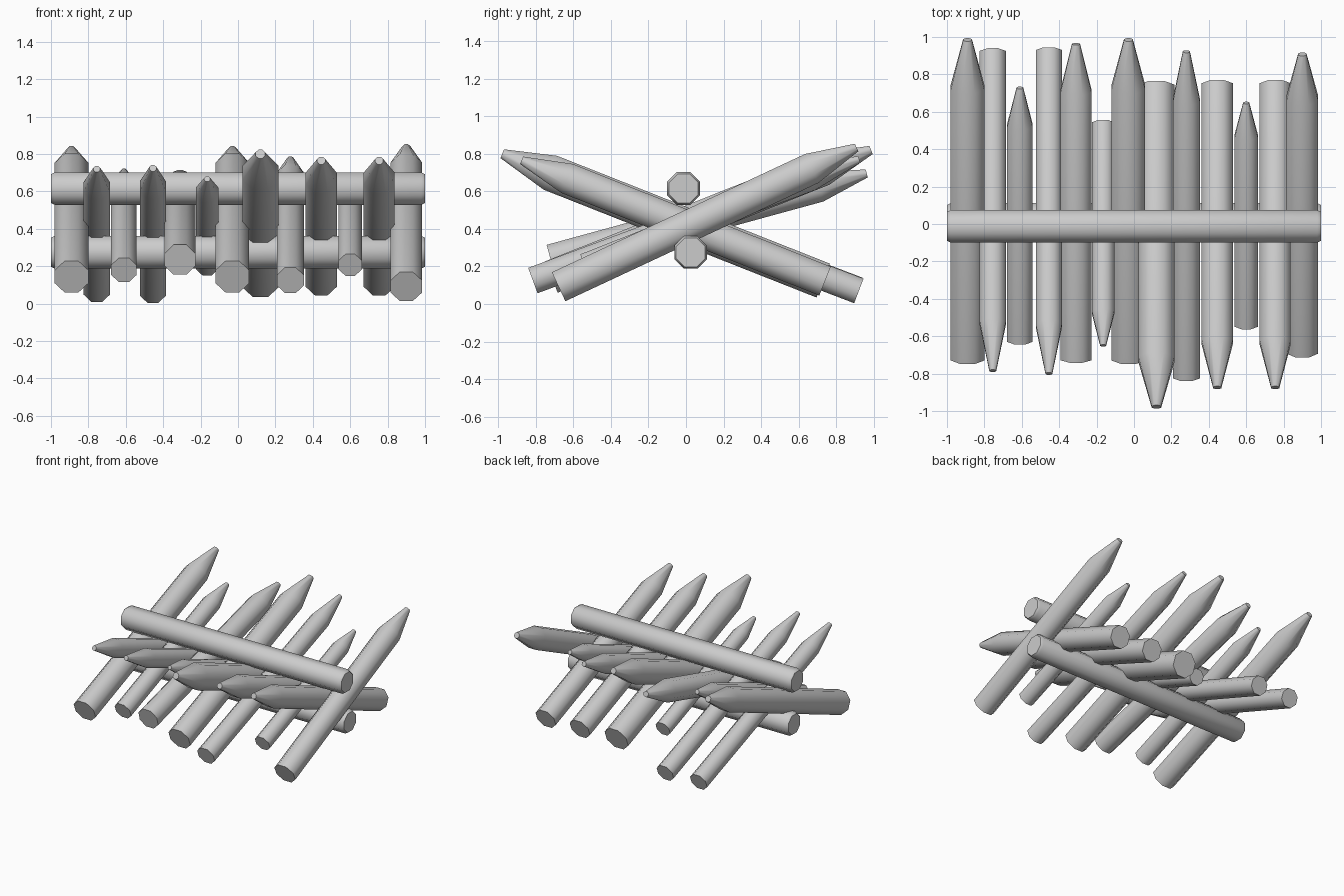
import bpy, bmesh, math
from mathutils import Vector

if "Cube" in bpy.data.objects:
    bpy.data.objects.remove(bpy.data.objects["Cube"])

SIDES = 8
K = 1 / math.cos(math.pi / SIDES)   # apothem -> corner radius


def log(name, start, end, sections, side):
    """Octagonal log from start to end; sections = (fraction, half width)."""
    a, b = Vector(start), Vector(end)
    axis = (b - a).normalized()
    u = Vector(side)
    v = axis.cross(u).normalized()
    bm = bmesh.new()
    rings = []
    for t, r in sections:
        c = a.lerp(b, t)
        ring = []
        for i in range(SIDES):
            ang = (i + 0.5) * 2 * math.pi / SIDES
            ring.append(bm.verts.new(c + (u * math.cos(ang) + v * math.sin(ang)) * r * K))
        rings.append(ring)
    for r0, r1 in zip(rings, rings[1:]):
        for i in range(SIDES):
            j = (i + 1) % SIDES
            bm.faces.new((r0[i], r0[j], r1[j], r1[i]))
    bm.faces.new(rings[0][::-1])
    bm.faces.new(rings[-1])
    bmesh.ops.recalc_face_normals(bm, faces=bm.faces)
    me = bpy.data.meshes.new(name)
    bm.to_mesh(me)
    bm.free()
    ob = bpy.data.objects.new(name, me)
    bpy.context.collection.objects.link(ob)
    bpy.ops.object.select_all(action='DESELECT')
    ob.select_set(True)
    bpy.context.view_layer.objects.active = ob
    bpy.ops.object.shade_smooth_by_angle(angle=math.radians(50))


# Horizontal rails, ends slightly chamfered
for name, y, z in (("upper_rail", -0.013, 0.615), ("lower_rail", 0.025, 0.275)):
    log(name, (-1, y, z), (1, y, z),
        [(0, 0.077), (0.01, 0.087), (0.99, 0.087), (1, 0.077)], (0, 1, 0))

# Sharpened stakes: x, half width, base y, base z, tip y, tip z
back_stakes = [
    (-0.89, 0.090, -0.716, 0.144, 0.985, 0.82),
    (-0.61, 0.068, -0.62, 0.18, 0.728, 0.705),
    (-0.31, 0.083, -0.72, 0.235, 0.962, 0.695),
    (-0.03, 0.090, -0.716, 0.144, 0.985, 0.82),
    (0.28, 0.072, -0.815, 0.125, 0.922, 0.77),
    (0.60, 0.062, -0.54, 0.207, 0.648, 0.675),
    (0.90, 0.085, -0.678, 0.092, 0.908, 0.833),
]
front_stakes = [
    (-0.755, 0.070, 0.915, 0.075, -0.785, 0.72),
    (-0.455, 0.070, 0.92, 0.070, -0.80, 0.725),
    (-0.165, 0.060, 0.535, 0.207, -0.65, 0.667),
    (0.12, 0.097, 0.73, 0.125, -0.978, 0.80),
    (0.445, 0.083, 0.74, 0.122, -0.875, 0.765),
    (0.755, 0.083, 0.74, 0.122, -0.875, 0.765),
]
for label, stakes in (("back_stake", back_stakes), ("front_stake", front_stakes)):
    for n, (x, r, y0, z0, y1, z1) in enumerate(stakes, 1):
        log(f"{label}_{n}", (x, y0, z0), (x, y1, z1),
            [(0, r), (0.85, r), (1, r * 0.26)], (1, 0, 0))
